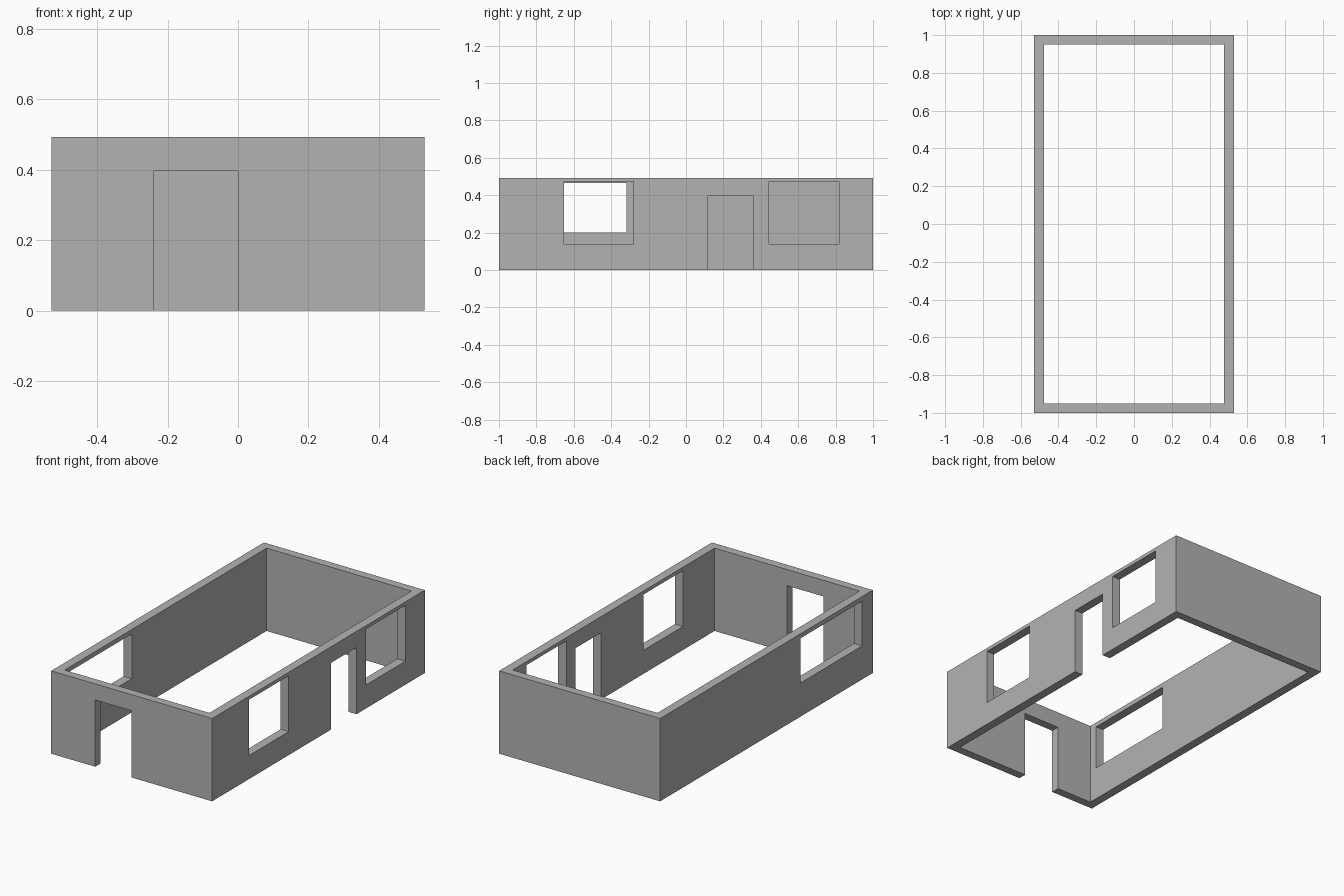
import bpy

cube = bpy.data.objects.get("Cube")
if cube:
    bpy.data.objects.remove(cube, do_unlink=True)

HALF_X, HALF_Y, HEIGHT = 0.53, 1.0, 0.493
INNER_X, INNER_Y = 0.477, 0.95

grey = bpy.data.materials.new("plain grey")
grey.use_nodes = True
grey.diffuse_color = (0.45, 0.45, 0.45, 1)
grey.node_tree.nodes["Principled BSDF"].inputs["Base Color"].default_value = grey.diffuse_color


def box(name, xs, ys, zs):
    """Axis-aligned box given by its (low, high) range on each axis."""
    ranges = (xs, ys, zs)
    bpy.ops.mesh.primitive_cube_add(size=1, location=[(a + b) / 2 for a, b in ranges])
    obj = bpy.context.object
    obj.name = name
    obj.scale = [b - a for a, b in ranges]
    bpy.ops.object.transform_apply(location=True, rotation=False, scale=True)
    return obj


def cut(target, name, xs, ys, zs):
    """Subtract a box from the target and discard the cutter."""
    cutter = box(name, xs, ys, zs)
    cutter.hide_render = True
    mod = target.modifiers.new(name, "BOOLEAN")
    mod.operation = "DIFFERENCE"
    mod.solver = "EXACT"
    mod.object = cutter
    bpy.context.view_layer.objects.active = target
    bpy.ops.object.modifier_apply(modifier=mod.name)
    bpy.data.objects.remove(cutter, do_unlink=True)


# Outer walls, open at top and bottom
walls = box("room_walls", (-HALF_X, HALF_X), (-HALF_Y, HALF_Y), (0, HEIGHT))
walls.data.materials.append(grey)
cut(walls, "interior", (-INNER_X, INNER_X), (-INNER_Y, INNER_Y), (-0.1, HEIGHT + 0.1))

# Openings: each cutter passes through one wall only
left_side, right_side = (0.4, 0.6), (-0.6, -0.4)
cut(walls, "front_door", (-0.24, 0), (-1.1, -0.9), (-0.1, 0.397))
cut(walls, "side_door", left_side, (0.118, 0.358), (-0.1, 0.397))
cut(walls, "side_window_front", left_side, (-0.653, -0.28), (0.14, 0.472))
cut(walls, "side_window_back", left_side, (0.445, 0.818), (0.14, 0.472))
cut(walls, "wide_window", right_side, (-0.9, -0.318), (0.2, 0.466))
